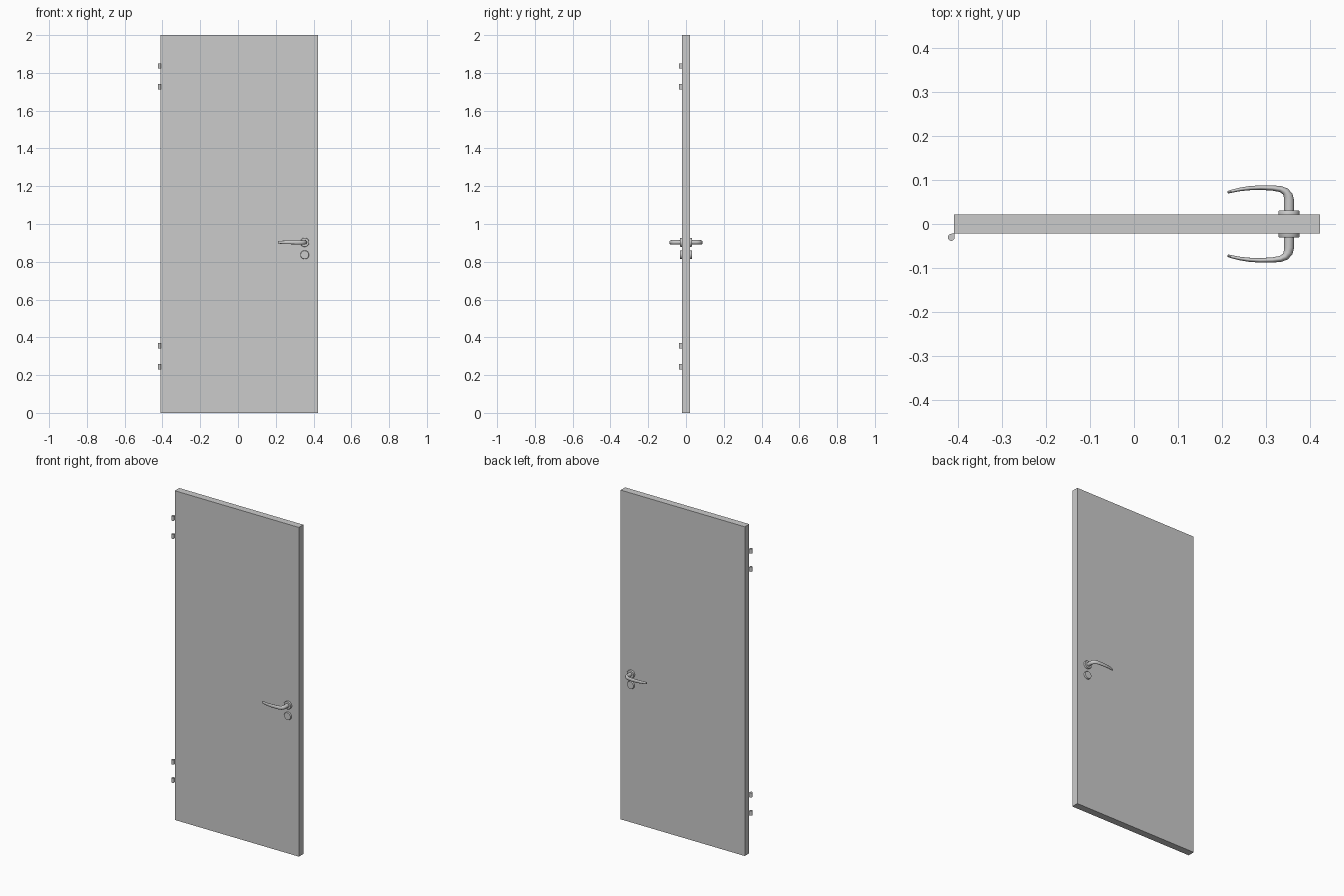
import bpy, bmesh, math
from mathutils import Vector

if "Cube" in bpy.data.objects:
    bpy.data.objects.remove(bpy.data.objects["Cube"])

HALF_T = 0.0215          # half thickness of the door leaf
LOCK_X, HANDLE_Z, KEY_Z = 0.353, 0.903, 0.837


def finish(name, bm, smooth=True):
    bmesh.ops.recalc_face_normals(bm, faces=bm.faces[:])
    me = bpy.data.meshes.new(name)
    bm.to_mesh(me)
    bm.free()
    ob = bpy.data.objects.new(name, me)
    bpy.context.collection.objects.link(ob)
    if smooth:
        bpy.ops.object.select_all(action='DESELECT')
        ob.select_set(True)
        bpy.context.view_layer.objects.active = ob
        bpy.ops.object.shade_smooth_by_angle(angle=math.radians(40))
    return ob


def loft(name, rings):
    """Skin a list of equal-length vertex rings and cap both ends."""
    bm = bmesh.new()
    rows = [[bm.verts.new(p) for p in r] for r in rings]
    n = len(rows[0])
    for a, b in zip(rows, rows[1:]):
        for i in range(n):
            j = (i + 1) % n
            bm.faces.new((a[i], a[j], b[j], b[i]))
    bm.faces.new(rows[0])
    bm.faces.new(rows[-1])
    return finish(name, bm)


def disc(name, z, side, profile, n=32):
    """Turned disc on the door face from (radius, distance) pairs."""
    ang = [2 * math.pi * i / n for i in range(n)]
    return loft(name, [[(LOCK_X + r * math.cos(t), side * d, z + r * math.sin(t))
                        for t in ang] for r, d in profile])


# lever path: x, distance from door centre, half width, half height, z shift
LEVER = [(0.353, 0.026, 0.0115, 0.0115, 0), (0.353, 0.054, 0.0115, 0.0115, 0),
         (0.351, 0.065, 0.0105, 0.0115, 0), (0.345, 0.074, 0.0085, 0.0115, 0),
         (0.334, 0.0795, 0.0068, 0.0110, 0), (0.315, 0.0820, 0.0060, 0.0108, 0),
         (0.288, 0.0828, 0.0052, 0.0105, 0), (0.262, 0.0815, 0.0047, 0.0095, 0),
         (0.240, 0.0785, 0.0040, 0.0085, 0), (0.222, 0.0745, 0.0034, 0.0075, 0),
         (0.213, 0.0718, 0.0028, 0.0060, 0)]


def lever(name, side, n=20):
    pts = [Vector((p[0], side * p[1], HANDLE_Z + p[4])) for p in LEVER]
    rings = []
    for i, p in enumerate(pts):
        tangent = (pts[min(i + 1, len(pts) - 1)] - pts[max(i - 1, 0)]).normalized()
        if i < 2:
            tangent = Vector((0, side, 0))
        across = tangent.cross(Vector((0, 0, 1)))
        w, h = LEVER[i][2], LEVER[i][3]
        rings.append([p + across * w * math.cos(t) + Vector((0, 0, h * math.sin(t)))
                      for t in (2 * math.pi * k / n for k in range(n))])
    return loft(name, rings)


# door leaf
bm = bmesh.new()
bmesh.ops.create_cube(bm, size=1)
for v in bm.verts:
    v.co = (0.007 + v.co.x * 0.834, v.co.y * 2 * HALF_T, 1 + v.co.z * 2)
finish("door_leaf", bm, smooth=False)

# handle, rose and key plate on each face
for label, side in (("front", -1), ("back", 1)):
    disc(label + "_handle_rose", HANDLE_Z, side,
         [(0.024, 0.020), (0.024, 0.029), (0.0225, 0.031)])
    disc(label + "_key_plate", KEY_Z, side,
         [(0.023, 0.020), (0.023, 0.029), (0.0215, 0.031)])
    lever(label + "_lever", side)

# hinge knuckles: teardrop section pointing at the door edge
centre, rad = Vector((-0.4162, -0.0305)), 0.0078
tip = Vector((-0.4095, -HALF_T + 0.001))
aim = math.atan2(tip.y - centre.y, tip.x - centre.x)
section = [tip] + [centre + rad * Vector((math.cos(t), math.sin(t)))
                   for t in (aim + math.radians(48 + 264 * k / 18) for k in range(19))]
for i, z in enumerate((0.244, 0.355, 1.726, 1.836)):
    loft("hinge_knuckle_%d" % (i + 1),
         [[(p.x, p.y, z + dz) for p in section] for dz in (-0.014, 0.014)])
